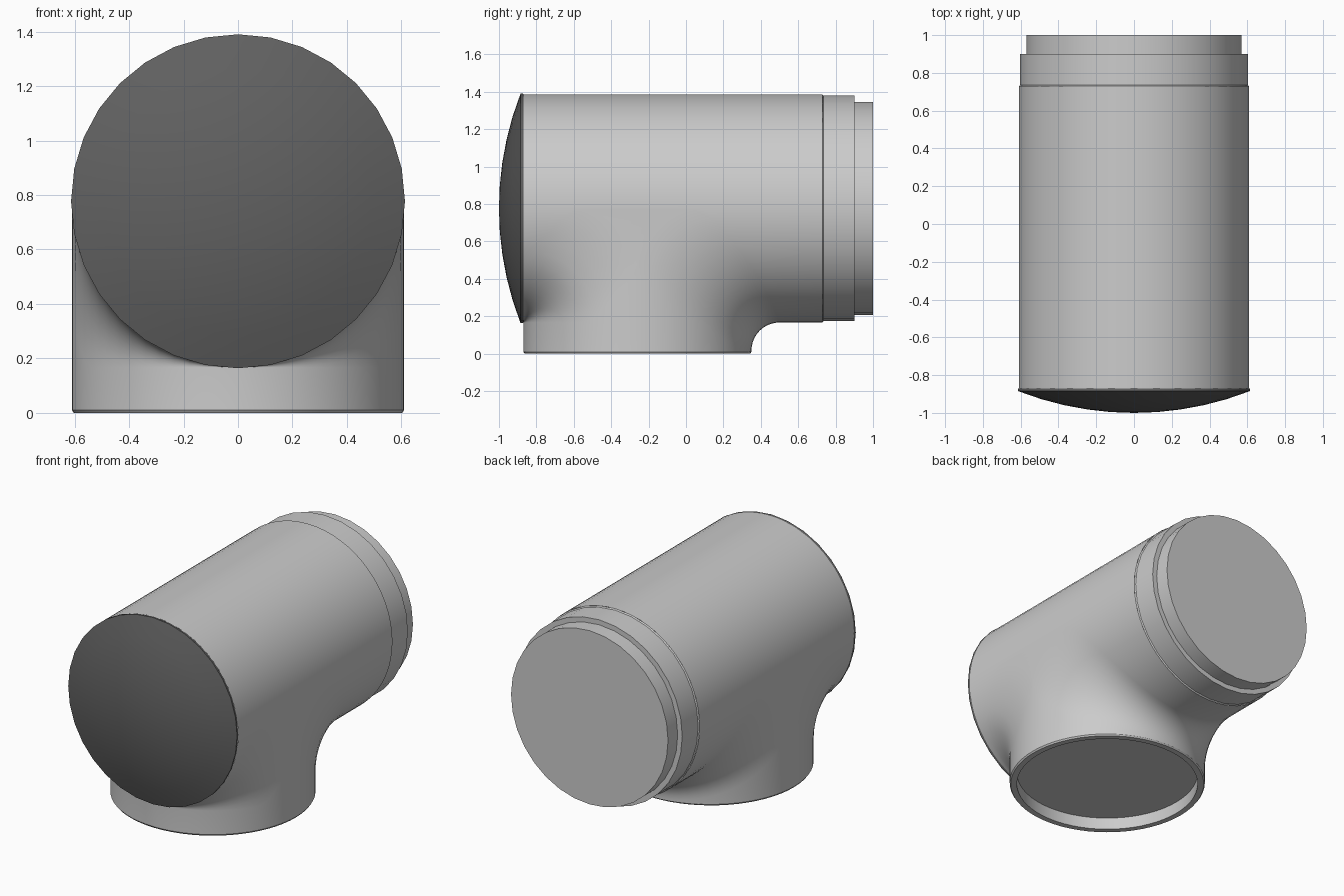
import bpy, bmesh
from math import sin, cos, pi, radians
from mathutils import Matrix

if "Cube" in bpy.data.objects:
    bpy.data.objects.remove(bpy.data.objects["Cube"])

R, AXIS_Z, BRANCH_Y = 0.61, 0.777, -0.26
FRONT, BACK, BOTTOM = -0.61, 0.99, 0.01 - AXIS_Z   # relative to the axes' crossing
HALF, ARC = 32, 10


def finish(bm, name, matrix):
    bmesh.ops.remove_doubles(bm, verts=bm.verts, dist=1e-5)
    bmesh.ops.recalc_face_normals(bm, faces=bm.faces)
    bm.transform(matrix)
    mesh = bpy.data.meshes.new(name)
    bm.to_mesh(mesh)
    bm.free()
    ob = bpy.data.objects.new(name, mesh)
    bpy.context.collection.objects.link(ob)
    bpy.ops.object.select_all(action='DESELECT')
    ob.select_set(True)
    bpy.context.view_layer.objects.active = ob
    bpy.ops.object.shade_smooth_by_angle(angle=radians(35))
    return ob


def loft(bm, sections):
    rows = [[bm.verts.new(p) for p in s] for s in sections]
    for a, b in zip(rows, rows[1:]):
        for i in range(len(a) - 1):
            bm.faces.new((a[i], a[i + 1], b[i + 1], b[i]))


def revolve(name, profile, matrix, sides):
    """Spin (radius, height) points about local z."""
    bm = bmesh.new()
    verts = [bm.verts.new((r, 0, h)) for r, h in profile]
    edges = [bm.edges.new(e) for e in zip(verts, verts[1:])]
    bmesh.ops.spin(bm, geom=verts + edges, axis=(0, 0, 1), cent=(0, 0, 0),
                   angle=2 * pi, steps=sides, use_duplicate=False)
    return finish(bm, name, matrix)


def setback(t, side):
    s = 0.15 + 0.2 * sin(t) ** 2
    return s if side > 0 else min(0.35, R * (1 - cos(t)))


def blend(t, side):
    """Fillet arc between the run and the branch in one slice of constant x."""
    s, c, x = setback(t, side), R * cos(t), R * sin(t)
    return [(x, side * (c + s - s * sin(a)), -(c + s - s * cos(a)))
            for a in (pi / 2 * i / ARC for i in range(ARC + 1))]


# Tee body: lower sheets with blended crotch, upper half cylinder
bm = bmesh.new()
angles = [-pi / 2 + pi * i / HALF for i in range(HALF + 1)]
for side, end in ((1, BACK), (-1, FRONT)):
    sections = []
    for t in angles:
        arc = blend(t, side)
        x, y, z = R * sin(t), arc[-1][1], arc[0][2]
        sections.append([(x, end, z)] + arc + [(x, y, BOTTOM)])
    loft(bm, sections)
loft(bm, [[(R * sin(t), y, R * cos(t)) for y in (FRONT, -0.35, 0.35, BACK)]
          for t in angles])
# Flat flank where both crotch curves meet
for t in (-pi / 2, pi / 2):
    pts = blend(t, 1) + blend(t, -1)[-2::-1]
    bm.faces.new([bm.verts.new(p) for p in pts])
bmesh.ops.remove_doubles(bm, verts=bm.verts, dist=1e-5)
bmesh.ops.dissolve_degenerate(bm, edges=bm.edges, dist=1e-5)
finish(bm, "tee_body", Matrix.Translation((0, BRANCH_Y, AXIS_Z)))

# Run axis: local z becomes +y
run = Matrix.Translation((0, 0, AXIS_Z)) @ Matrix.Rotation(-pi / 2, 4, 'X')

# Domed front cap
rad = (0.613 ** 2 + 0.115 ** 2) / (2 * 0.115)
dome = [(0.61, -0.868), (0.613, -0.873)]
for i in range(6):
    r = 0.613 * (1 - i / 5)
    dome.append((r, -1.0 + rad - (rad ** 2 - r ** 2) ** 0.5))
cap = revolve("domed_end_cap", dome, run, 32)
dark = bpy.data.materials.new("dark_grey")
dark.diffuse_color = (0.12, 0.12, 0.12, 1)
dark.use_nodes = True
dark.node_tree.nodes["Principled BSDF"].inputs["Base Color"].default_value = dark.diffuse_color
cap.data.materials.append(dark)

# Stepped rear collar
revolve("stepped_collar", [(R, 0.728), (0.603, 0.735), (0.603, 0.9),
                           (0.57, 0.9), (0.57, 1.0), (0, 1.0)], run, 32)

# Recessed base of the branch
revolve("recessed_base", [(R, 0.01), (0.603, 0), (0.565, 0), (0.565, 0.08),
                          (0, 0.08)], Matrix.Translation((0, BRANCH_Y, 0)), 64)
